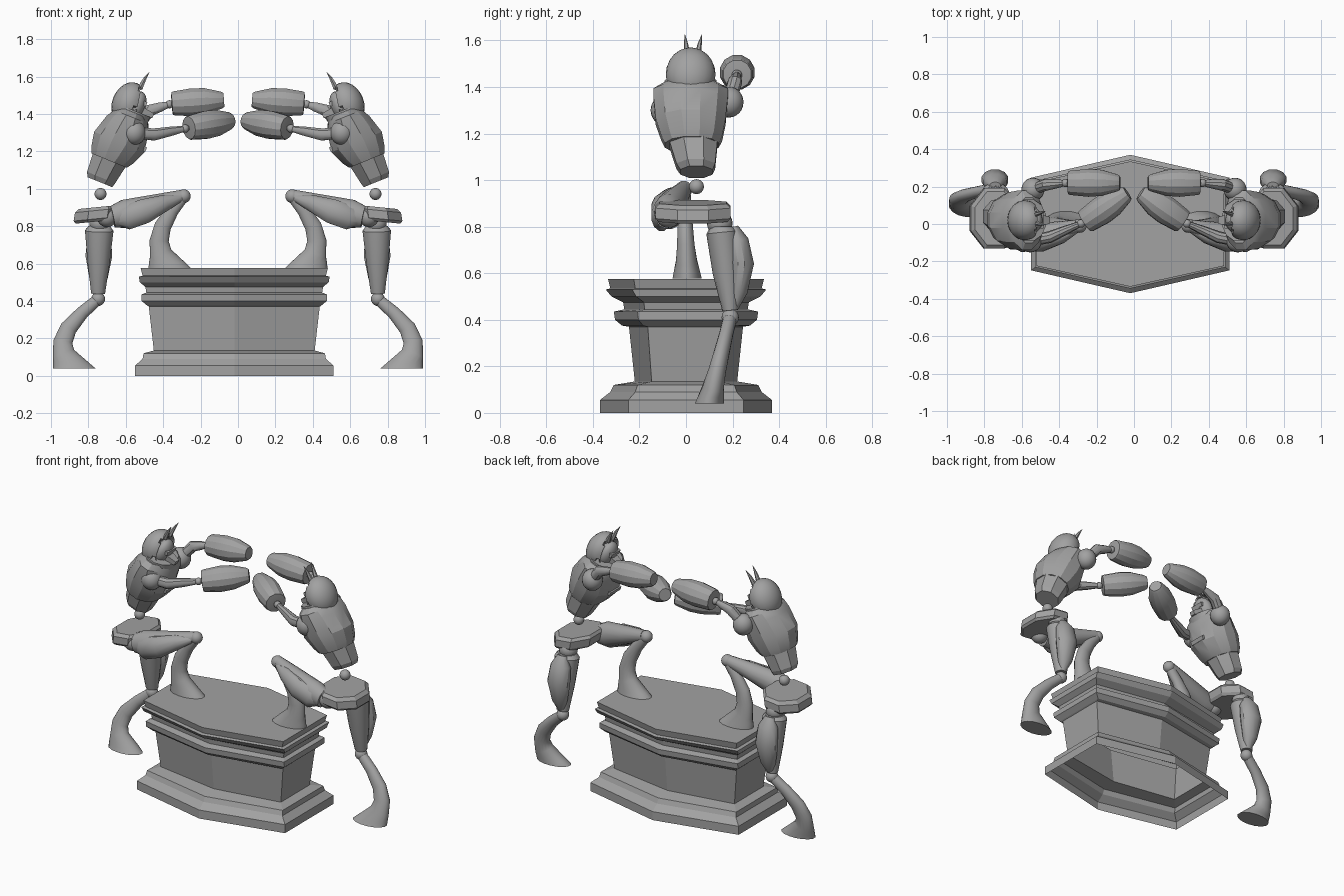
import bpy, bmesh, math
from mathutils import Vector, Matrix

if "Cube" in bpy.data.objects:
    bpy.data.objects.remove(bpy.data.objects["Cube"])

grey = bpy.data.materials.new("stone_grey")
grey.use_nodes = True
grey.diffuse_color = (0.36, 0.36, 0.36, 1)
grey.node_tree.nodes["Principled BSDF"].inputs["Base Color"].default_value = grey.diffuse_color

LEAN = math.radians(-22)


def finish(name, bm, mirror=True, angle=35):
    """Turn a bmesh into a shaded object, twinned across x when asked."""
    bmesh.ops.recalc_face_normals(bm, faces=bm.faces)
    mesh = bpy.data.meshes.new(name)
    bm.to_mesh(mesh)
    bm.free()
    mesh.materials.append(grey)
    ob = bpy.data.objects.new(name, mesh)
    bpy.context.collection.objects.link(ob)
    bpy.ops.object.select_all(action='DESELECT')
    ob.select_set(True)
    bpy.context.view_layer.objects.active = ob
    bpy.ops.object.shade_smooth_by_angle(angle=math.radians(angle))
    if mirror:
        ob.modifiers.new("twin", 'MIRROR').use_mirror_merge = False
    return ob


def skin(rings, cap_start=True, cap_end=True):
    """Bridge equal-sized loops of points into a tube."""
    bm = bmesh.new()
    loops = [[bm.verts.new(p) for p in ring] for ring in rings]
    for a, b in zip(loops, loops[1:]):
        for i in range(len(a)):
            j = (i + 1) % len(a)
            bm.faces.new((a[i], a[j], b[j], b[i]))
    if cap_start:
        bm.faces.new(loops[0])
    if cap_end:
        bm.faces.new(loops[-1])
    return bm


def loft(name, path, sides=16, flat_end=False, angle=35, axis=None):
    """Loft ellipses (x, y, z, depth radius, side radius) along a path."""
    centres = [Vector(p[:3]) for p in path]
    rings = []
    for k, (c, p) in enumerate(zip(centres, path)):
        t = centres[min(k + 1, len(path) - 1)] - centres[max(k - 1, 0)]
        if axis:
            t = Vector(axis)
        if flat_end and k >= len(path) - 2:
            t = Vector((0, 0, -1))
        t.normalize()
        side = Vector((0, 1, 0))
        side = (side - t * side.dot(t)).normalized()
        deep = side.cross(t)
        ring = []
        for i in range(sides):
            a = math.tau * (i + 0.5) / sides
            ring.append(c + deep * p[3] * math.cos(a) + side * p[4] * math.sin(a))
        rings.append(ring)
    return finish(name, skin(rings), angle=angle)


def ball(name, centre, radii, tilt=0, front_cut=None):
    """Ellipsoid leaned about y, optionally sliced open at the front."""
    bm = bmesh.new()
    bmesh.ops.create_uvsphere(bm, u_segments=20, v_segments=12, radius=1)
    if front_cut is not None:
        cut = bmesh.ops.bisect_plane(bm, geom=bm.verts[:] + bm.edges[:] + bm.faces[:],
                                     plane_co=(front_cut, 0, 0), plane_no=(-1, 0, 0.25), clear_outer=True)
        edges = [e for e in cut["geom_cut"] if isinstance(e, bmesh.types.BMEdge)]
        bmesh.ops.contextual_create(bm, geom=edges)
        rim = [f for f in bm.faces if len(f.verts) > 4]
        bmesh.ops.inset_region(bm, faces=rim, thickness=0.1, depth=-0.25)
    bm.transform(Matrix.Translation(centre) @ Matrix.Rotation(tilt, 4, 'Y') @ Matrix.Diagonal((*radii, 1)))
    return finish(name, bm)


def box(name, centre, size, tilt=0, taper=1):
    """Box leaned about y; taper narrows the -x end."""
    bm = bmesh.new()
    bmesh.ops.create_cube(bm, size=1)
    for v in bm.verts:
        if v.co.x < 0:
            v.co.y *= taper
            v.co.z *= taper
    bm.transform(Matrix.Translation(centre) @ Matrix.Rotation(tilt, 4, 'Y') @ Matrix.Diagonal((*size, 1)))
    return finish(name, bm)


# Plinth: stacked mouldings on a stretched hexagon, open underneath
mouldings = [(0, .53, .37), (.055, .53, .37), (.09, .49, .325), (.12, .485, .31),
             (.135, .43, .22), (.37, .457, .245), (.375, .465, .275), (.40, .495, .305),
             (.435, .495, .31), (.445, .47, .265), (.475, .475, .27), (.5, .505, .32),
             (.53, .51, .345), (.535, .49, .325), (.575, .5, .335)]
rings = []
for z, w, d in mouldings:
    c = d * 0.67
    rings.append([Vector((x - 0.02, y, z)) for x, y in
                  ((-w, -c), (0, -d), (w, -c), (w, c), (0, d), (-w, c))])
finish("plinth", skin(rings, cap_start=False), mirror=False, angle=5)

# Torso: waist block, chest shell and collar
UP = (-0.375, 0, 0.927)
loft("abdomen", [(.738, .045, 1.035, .077, .075), (.732, .042, 1.06, .088, .09),
                 (.68, .03, 1.17, .105, .115)], 8, angle=15, axis=UP)
loft("chest", [(.688, .025, 1.15, .105, .12), (.672, .025, 1.18, .125, .135),
               (.635, .02, 1.25, .15, .155), (.59, .02, 1.345, .125, .165),
               (.573, .02, 1.385, .1, .165), (.562, .02, 1.41, .08, .125)], 12, angle=25, axis=UP)
loft("collar", [(.575, .02, 1.375, .1, .12), (.56, .02, 1.42, .1, .115)], 12, axis=UP)
box("chest_vent", (.505, .02, 1.215), (.03, .11, .025), LEAN)
ball("waist_joint", (.735, .045, .972), (.032, .032, .032))

# Head: hood with recessed face, snout and two horns
ball("hood", (.583, .02, 1.455), (.09, .107, .118), LEAN, front_cut=-0.55)
ball("face", (.545, .02, 1.44), (.05, .07, .085), LEAN)
box("snout", (.49, .02, 1.405), (.08, .07, .05), LEAN, taper=0.5)
box("visor", (.498, .02, 1.455), (.02, .09, .025), LEAN)
for side, y, tip in (("right", .005, -.005), ("left", .05, .068)):
    loft(side + "_horn", [(.525, y, 1.535, .016, .014), (.5, (y + tip) / 2, 1.585, .01, .009),
                          (.474, tip, 1.625, .001, .001)], 6)

# Pelvis: faceted slab
loft("pelvis", [(.752, .03, .825, .125, .16), (.752, .03, .84, .138, .175),
                (.745, .03, .885, .138, .175), (.74, .03, .903, .12, .155)], 8,
     angle=15, axis=(0.1, 0, 1))


# Lower leg: slim curved shin flaring into a flat foot
def lower_leg(name, knee, foot, bulge):
    k, f = Vector(knee), Vector(foot)
    ball(name + "_joint", knee, (.037, .037, .037))
    path = []
    for t, push, rx, ry in ((0, 0, .03, .03), (.2, .55, .036, .03), (.42, .95, .046, .034),
                            (.62, 1, .052, .038), (.8, .75, .062, .046),
                            (.93, .22, .1, .058), (1, 0, .115, .064)):
        p = k.lerp(f, t)
        path.append((p.x + bulge * push, p.y, p.z, rx, ry))
    loft(name, path, 16, flat_end=True, angle=50)


lower_leg("raised_shin", (.29, -.01, .96), (.365, .005, .577), .085)
lower_leg("standing_shin", (.748, .19, .41), (.875, .1, .04), .11)

# Thighs with hip joints and leaf-shaped outer plates
loft("standing_thigh", [(.742, .155, .8, .06, .05), (.742, .155, .775, .078, .068),
                        (.745, .175, .6, .06, .06), (.748, .19, .44, .038, .034)], 14)
ball("standing_hip", (.74, .145, .815), (.055, .055, .055))
loft("standing_plate", [(.742, .205, .8, .03, .02), (.742, .22, .74, .065, .05),
                        (.744, .238, .64, .074, .056), (.746, .225, .52, .05, .04),
                        (.748, .205, .45, .02, .02)], 12)
loft("raised_thigh", [(.67, -.08, .85, .06, .055), (.6, -.075, .865, .08, .065),
                      (.45, -.045, .915, .055, .055), (.3, -.01, .96, .035, .034)], 14)
ball("raised_hip", (.7, -.075, .85), (.055, .055, .055))
loft("raised_plate", [(.655, -.1, .83, .025, .02), (.6, -.105, .845, .068, .045),
                      (.5, -.1, .88, .068, .05), (.39, -.065, .925, .045, .04),
                      (.31, -.03, .95, .02, .02)], 12)


# Arms: shoulder ball, tapered forearm, wrist and barrel-shaped fist
def arm(name, shoulder, elbow, wrist, tip):
    s, e, w, t = map(Vector, (shoulder, elbow, wrist, tip))
    ball(name + "_shoulder", s, (.062, .062, .066))
    loft(name + "_forearm", [(*s, .03, .03), (*e, .034, .032), (*e.lerp(w, .5), .026, .024),
                             (*w, .013, .013)], 10)
    ball(name + "_wrist", w.lerp(e, .1), (.022, .022, .022))
    fist = [(*w.lerp(t, k), r, r) for k, r in
            ((0, .035), (.01, .062), (.05, .067), (.4, .077), (.65, .072), (.95, .047), (1, .038))]
    loft(name + "_fist", fist, 12, angle=25)


arm("front_arm", (.555, -.09, 1.3), (.45, -.07, 1.29), (.265, .01, 1.325), (.035, .165, 1.365))
arm("rear_arm", (.54, .185, 1.335), (.47, .21, 1.42), (.355, .22, 1.455), (.075, .22, 1.475))
